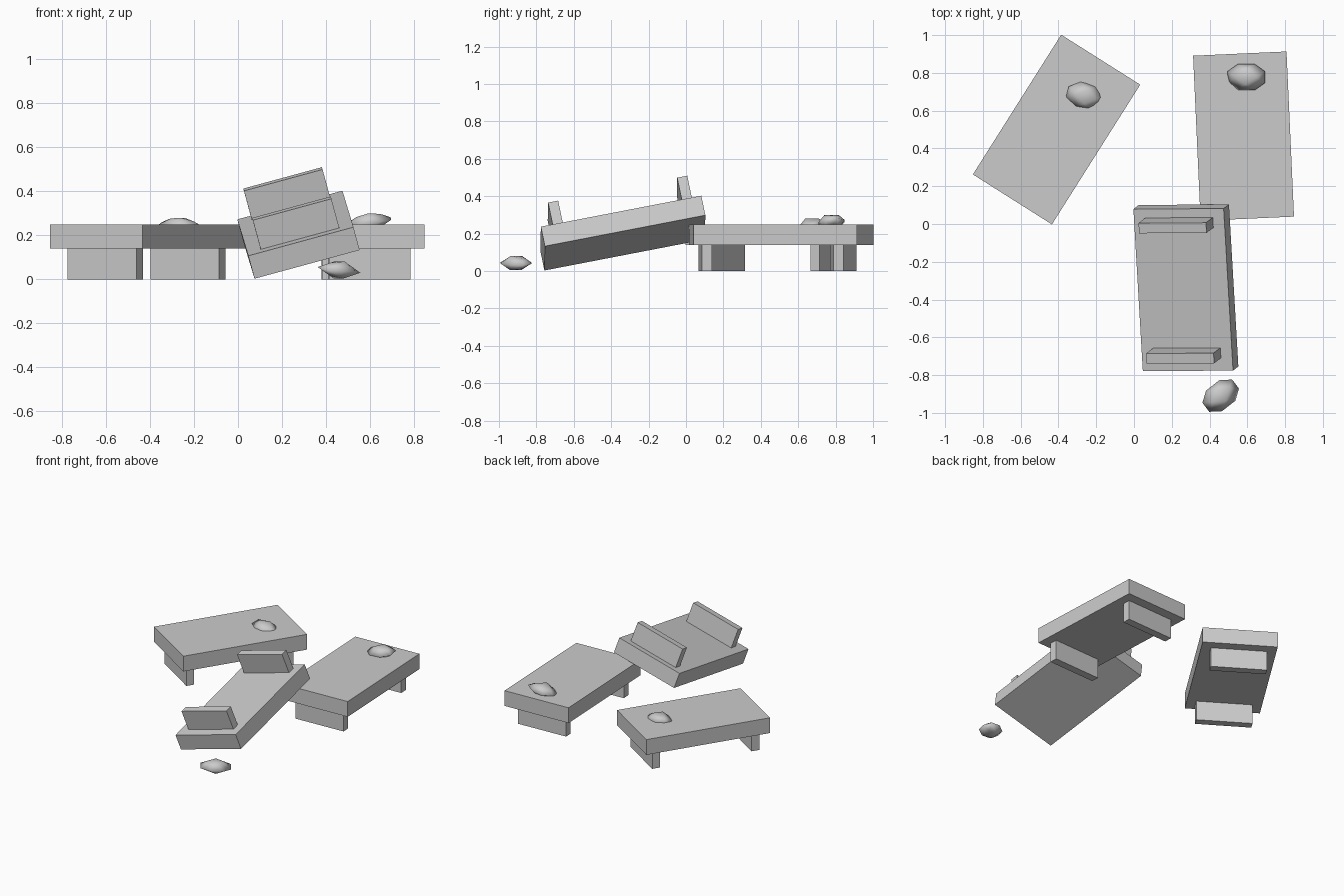
import bpy, bmesh, math
from mathutils import Matrix, Vector

if "Cube" in bpy.data.objects:
    bpy.data.objects.remove(bpy.data.objects["Cube"])


def make_object(name, bm, matrix):
    bmesh.ops.recalc_face_normals(bm, faces=bm.faces)
    me = bpy.data.meshes.new(name)
    bm.to_mesh(me)
    bm.free()
    ob = bpy.data.objects.new(name, me)
    bpy.context.collection.objects.link(ob)
    ob.matrix_world = matrix
    return ob


def box(name, size, center, matrix):
    bm = bmesh.new()
    bmesh.ops.create_cube(bm, size=1)
    bmesh.ops.scale(bm, vec=size, verts=bm.verts)
    bmesh.ops.translate(bm, vec=center, verts=bm.verts)
    return make_object(name, bm, matrix)


# Bench: slab top on two plank legs; local origin on the floor under the centre
def bench(name, matrix):
    box(name + "_top", (0.495, 0.875, 0.11), (0, 0, 0.195), matrix)
    for side, y in (("front", -0.362), ("back", 0.342)):
        box(f"{name}_{side}_leg", (0.37, 0.055, 0.14), (0, y, 0.07), matrix)


# Stone: low-poly pebble, wide eight-sided waist with small caps
def stone(name, loc, yaw, tilt):
    bm = bmesh.new()
    waist = [(0.1, 0.03), (0.045, 0.069), (-0.045, 0.069), (-0.1, 0.03)]
    for x, y in waist:
        for s in (1, -1):
            bm.verts.new((x, s * y, 0.006 * s))
    for s in (1, -1):
        for x, y in ((0.055, 0), (-0.055, 0), (0, 0.038), (0, -0.038)):
            bm.verts.new((x, y, s * (0.038 if y else 0.028)))
    bmesh.ops.convex_hull(bm, input=bm.verts)
    for f in bm.faces:
        f.smooth = True
    rot = (Matrix.Rotation(math.radians(yaw), 4, 'Z')
           @ Matrix.Rotation(math.radians(tilt), 4, 'Y'))
    make_object(name, bm, Matrix.Translation(loc) @ rot)


# Two upright benches
bench("right_bench", Matrix.Translation((0.58, 0.465, 0))
      @ Matrix.Rotation(math.radians(2.6), 4, 'Z'))
bench("left_bench", Matrix.Translation((-0.41, 0.5, 0))
      @ Matrix.Rotation(math.radians(-32.3), 4, 'Z'))

# Overturned bench leaning on the others, legs pointing up
long_axis = Vector((-0.057, 0.98, 0.189)).normalized()
short_axis = Vector((0.965, 0.006, 0.263))
up = short_axis.cross(long_axis).normalized()
short_axis = long_axis.cross(up)
rot = Matrix((short_axis, -long_axis, -up)).transposed().to_4x4()
corner = Vector((0.075, -0.757, 0.003))
base = corner + 0.2475 * short_axis + 0.4375 * long_axis + 0.25 * up
bench("overturned_bench", Matrix.Translation(base) @ rot)

# Stones on the benches and on the floor
stone("right_stone", (0.595, 0.778, 0.262), 0, -8)
stone("left_stone", (-0.257, 0.675, 0.242), -14, 7)
stone("floor_stone", (0.459, -0.909, 0.043), 38, 4)
